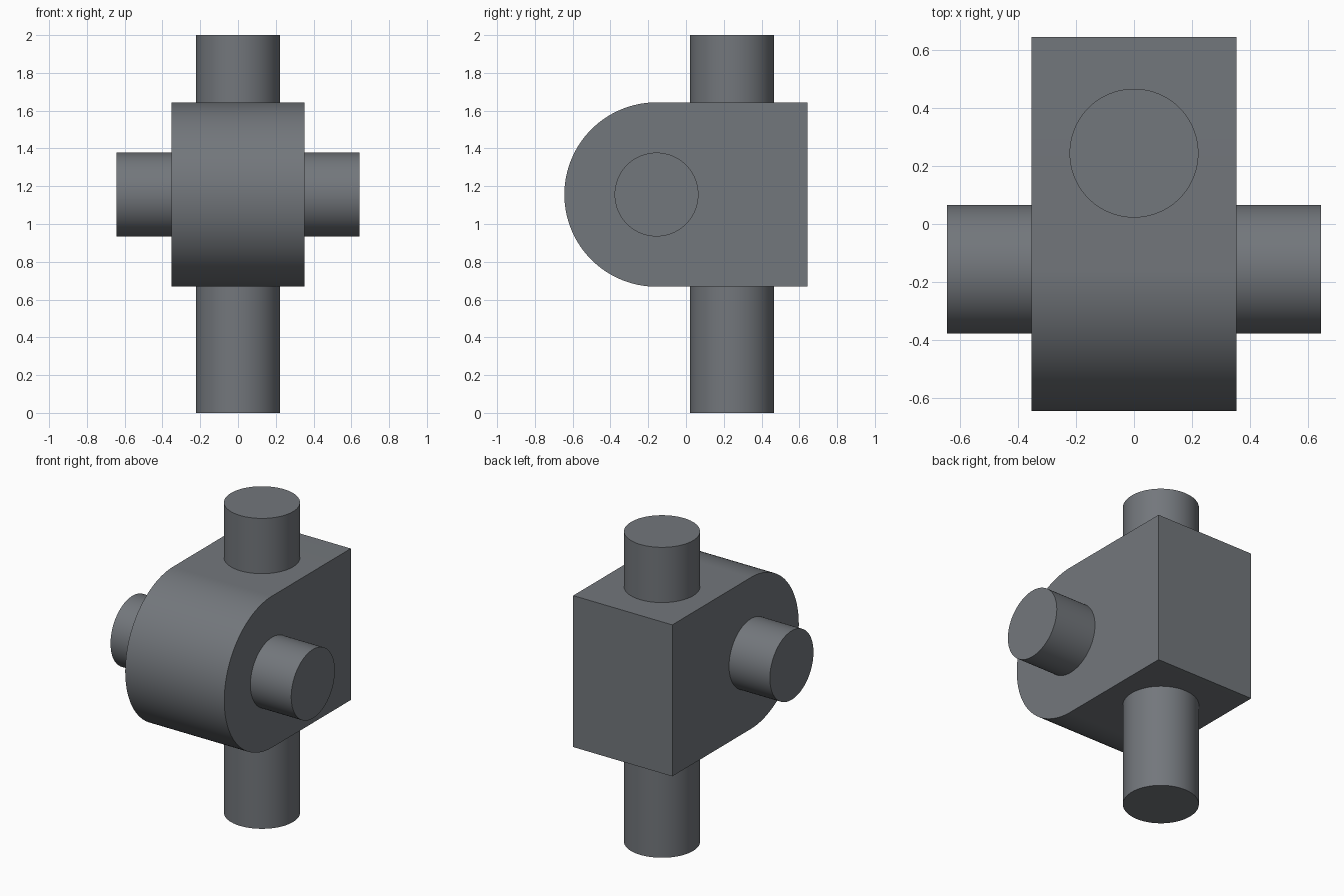
import bpy, bmesh
from math import pi, sin, cos, radians

if "Cube" in bpy.data.objects:
    bpy.data.objects.remove(bpy.data.objects["Cube"])

RADIUS = 0.488          # rounded end of the block
CY, CZ = -0.156, 1.156  # centre of the rounded end and cross pin
HALF_W = 0.353
PIN_R = 0.222

# Dark slate grey shared by all parts
slate = bpy.data.materials.new("dark_slate")
slate.diffuse_color = (0.171, 0.184, 0.201, 1)
slate.use_nodes = True
slate.node_tree.nodes["Principled BSDF"].inputs["Base Color"].default_value = slate.diffuse_color


def finish(obj):
    obj.data.materials.append(slate)
    bpy.ops.object.select_all(action='DESELECT')
    obj.select_set(True)
    bpy.context.view_layer.objects.active = obj
    bpy.ops.object.shade_smooth_by_angle(angle=radians(30))


def pin(name, length, location, rotation=(0, 0, 0)):
    bpy.ops.mesh.primitive_cylinder_add(vertices=96, radius=PIN_R, depth=length,
                                        location=location, rotation=rotation)
    obj = bpy.context.object
    obj.name = name
    finish(obj)


# Block: D-shaped side profile extruded across x
profile = [(0.644, CZ + RADIUS)]
for i in range(65):
    a = pi / 2 + pi * i / 64
    profile.append((CY + RADIUS * cos(a), CZ + RADIUS * sin(a)))
profile.append((0.644, CZ - RADIUS))

bm = bmesh.new()
face = bm.faces.new([bm.verts.new((-HALF_W, y, z)) for y, z in profile])
ext = bmesh.ops.extrude_face_region(bm, geom=[face], use_keep_orig=True)
bmesh.ops.translate(bm, vec=(2 * HALF_W, 0, 0),
                    verts=[v for v in ext['geom'] if isinstance(v, bmesh.types.BMVert)])
bmesh.ops.recalc_face_normals(bm, faces=bm.faces)
mesh = bpy.data.meshes.new("rounded_block")
bm.to_mesh(mesh)
bm.free()
block = bpy.data.objects.new("rounded_block", mesh)
bpy.context.collection.objects.link(block)
finish(block)

# Pins passing through the block
pin("upright_post", 2.0, (0, 0.244, 1.0))
pin("cross_pin", 1.288, (0, CY, CZ), (0, pi / 2, 0))
